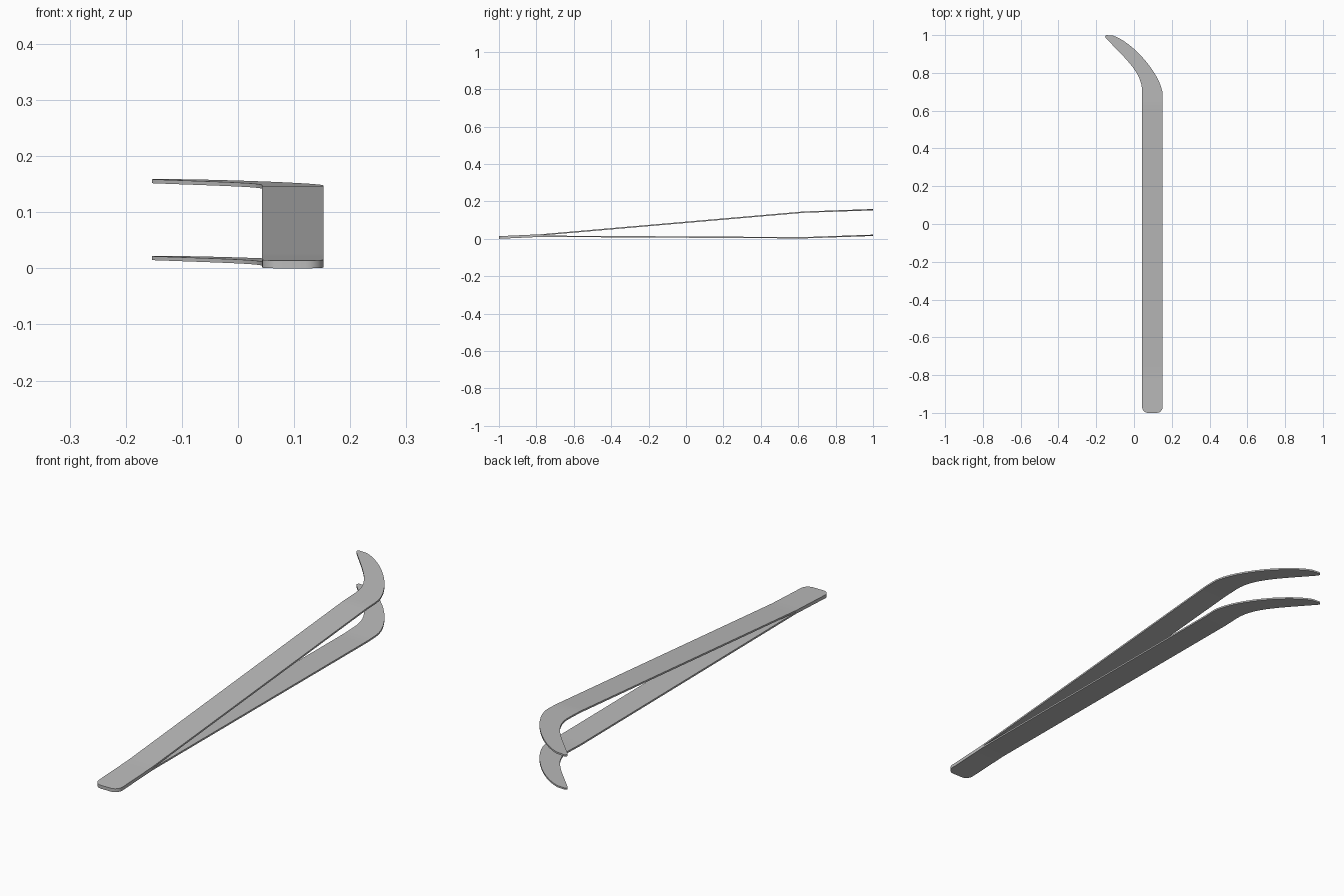
import bpy, bmesh, math
from mathutils import Vector
from mathutils.geometry import interpolate_bezier

cube = bpy.data.objects.get("Cube")
if cube:
    bpy.data.objects.remove(cube, do_unlink=True)

steel = bpy.data.materials.new("brushed_steel")
steel.use_nodes = True
GREY = (0.5, 0.5, 0.5, 1)
steel.diffuse_color = GREY
steel.node_tree.nodes["Principled BSDF"].inputs["Base Color"].default_value = GREY

THICK = 0.007
INNER, OUTER = 0.043, 0.152


def height(profile, y):
    """Height of an arm's underside, linear between profile points."""
    for (y0, z0), (y1, z1) in zip(profile, profile[1:]):
        if y <= y1:
            return z0 + (z1 - z0) * (y - y0) / (y1 - y0)
    return profile[-1][1]


def bezier(points, count):
    return [(p.x, p.y) for p in interpolate_bezier(*[Vector(p) for p in points], count)]


def outline_pairs():
    """Matching inner and outer edge points from the joined end to the tip."""
    pairs = []
    # Rounded corners of the joined end
    r = 0.032
    for i in range(7):
        a = math.radians(90 * i / 6)
        inset, y = r * (1 - math.sin(a)), -1 + r * (1 - math.cos(a))
        pairs.append(((INNER + inset, y), (OUTER - inset, y)))
    # Straight shank
    for y in (-0.82, -0.78, -0.74, -0.3, 0.2, 0.6, 0.63, 0.66):
        pairs.append(((INNER, y), (OUTER, y)))
    # Hooked end
    inside = bezier([(INNER, 0.70), (INNER, 0.80), (-0.035, 0.865), (-0.15, 0.985)], 14)
    outside = bezier([(OUTER, 0.68), (OUTER, 0.78), (0.0, 0.96), (-0.11, 0.997)], 14)
    pairs += list(zip(inside, outside))
    # Blunt tip
    pairs.append(((-0.153, 0.992), (-0.148, 1.0)))
    return pairs


def make_arm(name, profile):
    bm = bmesh.new()
    rings = []
    for (xi, yi), (xo, yo) in outline_pairs():
        zi, zo = height(profile, yi), height(profile, yo)
        rings.append([bm.verts.new(c) for c in (
            (xi, yi, zi), (xo, yo, zo), (xo, yo, zo + THICK), (xi, yi, zi + THICK))])
    for a, b in zip(rings, rings[1:]):
        for i in range(4):
            j = (i + 1) % 4
            bm.faces.new((a[i], a[j], b[j], b[i]))
    bm.faces.new(rings[0])
    bm.faces.new(rings[-1])
    bmesh.ops.recalc_face_normals(bm, faces=bm.faces)
    mesh = bpy.data.meshes.new(name)
    bm.to_mesh(mesh)
    bm.free()
    mesh.materials.append(steel)
    arm = bpy.data.objects.new(name, mesh)
    bpy.context.collection.objects.link(arm)
    bpy.ops.object.select_all(action="DESELECT")
    arm.select_set(True)
    bpy.context.view_layer.objects.active = arm
    bpy.ops.object.shade_smooth_by_angle(angle=math.radians(30))


# Two sprung arms that meet at the front and spread towards the hooked tips
make_arm("lower_arm", [(-1, 0), (-0.78, 0.010), (0.63, 0.002), (1, 0.015)])
make_arm("upper_arm", [(-1, 0.007), (-0.78, 0.017), (0.63, 0.139), (1, 0.152)])
